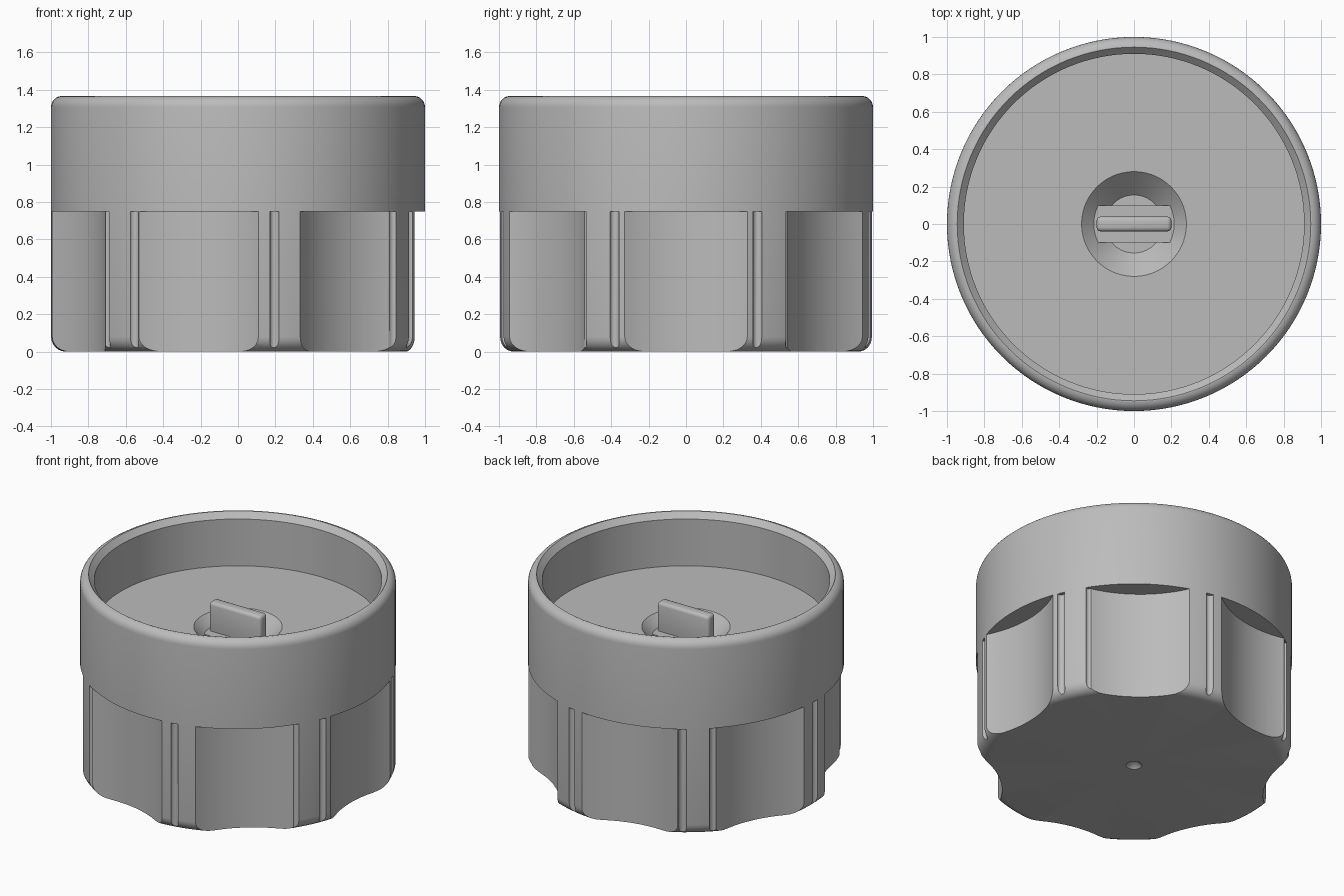
import bpy, bmesh, math
from mathutils import Matrix, Vector

if "Cube" in bpy.data.objects:
    bpy.data.objects.remove(bpy.data.objects["Cube"], do_unlink=True)

grey = bpy.data.materials.new("plain grey")
grey.use_nodes = True
grey.diffuse_color = (0.5, 0.5, 0.5, 1)
grey.node_tree.nodes["Principled BSDF"].inputs["Base Color"].default_value = (0.5, 0.5, 0.5, 1)


def make(name, bm):
    bmesh.ops.recalc_face_normals(bm, faces=bm.faces)
    mesh = bpy.data.meshes.new(name)
    bm.to_mesh(mesh)
    bm.free()
    mesh.materials.append(grey)
    obj = bpy.data.objects.new(name, mesh)
    bpy.context.collection.objects.link(obj)
    return obj


def activate(obj):
    bpy.ops.object.select_all(action='DESELECT')
    obj.select_set(True)
    bpy.context.view_layer.objects.active = obj


def smooth(obj):
    activate(obj)
    bpy.ops.object.shade_smooth_by_angle(angle=math.radians(30))


def arc(r, z, radius, start, end, steps=6):
    angles = [math.radians(start + (end - start) * i / steps) for i in range(steps + 1)]
    return [(r + radius * math.cos(a), z + radius * math.sin(a)) for a in angles]


def lathe(name, profile, steps=128):
    bm = bmesh.new()
    verts = [bm.verts.new((r, 0, z)) for r, z in profile]
    edges = [bm.edges.new(pair) for pair in zip(verts, verts[1:])]
    bmesh.ops.spin(bm, geom=verts + edges, cent=(0, 0, 0), axis=(0, 0, 1),
                   angle=math.tau, steps=steps)
    bmesh.ops.remove_doubles(bm, verts=bm.verts, dist=0.0001)
    return make(name, bm)


def cylinders(name, angles, distance, radius, top, segments):
    bm = bmesh.new()
    bottom = -0.2
    for a in angles:
        place = Matrix.Rotation(a, 4, 'Z') @ Matrix.Translation((distance, 0, (top + bottom) / 2))
        bmesh.ops.create_cone(bm, cap_ends=True, segments=segments, radius1=radius,
                              radius2=radius, depth=top - bottom, matrix=place)
    return make(name, bm)


def cut(obj, cutter):
    mod = obj.modifiers.new(cutter.name, 'BOOLEAN')
    mod.operation, mod.solver, mod.object = 'DIFFERENCE', 'EXACT', cutter
    activate(obj)
    bpy.ops.object.modifier_apply(modifier=mod.name)
    bpy.data.objects.remove(cutter, do_unlink=True)


def block(name, size, center, bevel=0):
    bm = bmesh.new()
    bmesh.ops.create_cube(bm, size=1)
    bmesh.ops.scale(bm, vec=Vector(size), verts=bm.verts)
    bmesh.ops.translate(bm, vec=Vector(center), verts=bm.verts)
    if bevel:
        bmesh.ops.bevel(bm, geom=bm.edges[:], offset=bevel, segments=3,
                        profile=0.5, affect='EDGES')
    return make(name, bm)


# Knob body: dimpled base, rounded outer edges, chamfered rim, dished floor
profile = [(0, 0.05), (0.05, 0)]
profile += arc(0.92, 0.08, 0.08, -90, 0)
profile += arc(0.94, 1.307, 0.06, 0, 85)
profile += [(0.95, 1.367), (0.91, 1.327), (0.91, 1.0),
            (0.28, 1.0), (0.155, 0.875), (0, 0.875)]
body = lathe("knob_body", profile)

# Seven finger scallops around the lower half
scallops = [math.tau * i / 7 for i in range(7)]
cut(body, cylinders("scallop_cutter", scallops, 1.6, 0.733, 0.75, 160))

# Fine grip grooves, only on the lands between scallops
step = math.tau / 7
grooves = []
for i in range(32):
    a = math.tau * i / 32
    if abs((a + step / 2) % step - step / 2) > math.radians(17):
        grooves.append(a)
cut(body, cylinders("groove_cutter", grooves, 1.0, 0.025, 0.748, 20))
smooth(body)

# Turning key in the dish: cross bar and upright fin
block("key_bar", (0.45, 0.2, 0.1), (0, 0, 0.885))
smooth(block("key_fin", (0.4, 0.08, 0.27), (0, 0, 1.0), 0.022))
